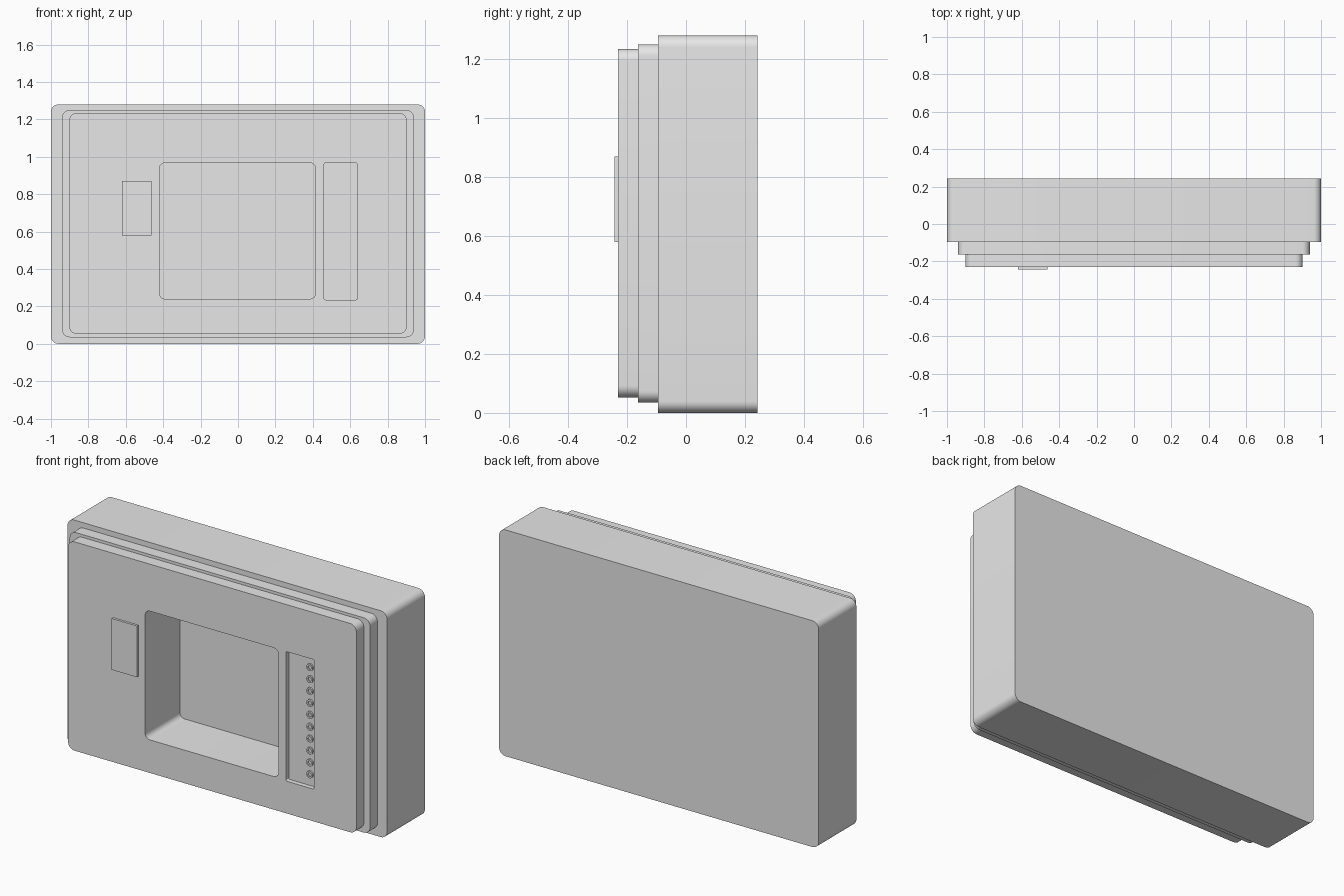
import bpy, bmesh
from math import sin, cos, pi, radians

if "Cube" in bpy.data.objects:
    bpy.data.objects.remove(bpy.data.objects["Cube"])

grey = bpy.data.materials.new("plain_grey")
grey.use_nodes = True
colour = (0.8, 0.8, 0.8, 1)
grey.diffuse_color = colour
grey.node_tree.nodes["Principled BSDF"].inputs["Base Color"].default_value = colour


def finish(bm, name):
    """Turn a bmesh into a shaded grey object."""
    bmesh.ops.recalc_face_normals(bm, faces=bm.faces)
    mesh = bpy.data.meshes.new(name)
    bm.to_mesh(mesh)
    bm.free()
    mesh.materials.append(grey)
    ob = bpy.data.objects.new(name, mesh)
    bpy.context.collection.objects.link(ob)
    return ob


def slab(name, x, z, y, radius=0, steps=8):
    """Slab with rounded upright outline in x-z, running from y[0] to y[1]."""
    bm = bmesh.new()
    corners = [(x[1], z[1], -1, -1), (x[0], z[1], 1, -1),
               (x[0], z[0], 1, 1), (x[1], z[0], -1, 1)]
    ring = []
    for quarter, (cx, cz, sx, sz) in enumerate(corners):
        for i in range(steps + 1 if radius else 1):
            a = (quarter + i / steps) * pi / 2
            ring.append(bm.verts.new((cx + radius * (sx + cos(a)), y[0],
                                      cz + radius * (sz + sin(a)))))
    face = bm.faces.new(ring)
    out = bmesh.ops.extrude_face_region(bm, geom=[face], use_keep_orig=True)
    moved = [v for v in out["geom"] if isinstance(v, bmesh.types.BMVert)]
    bmesh.ops.translate(bm, verts=moved, vec=(0, y[1] - y[0], 0))
    return finish(bm, name)


def cut(ob, cutter):
    """Subtract the cutter and keep the resulting mesh."""
    mod = ob.modifiers.new("cut", "BOOLEAN")
    mod.operation = "DIFFERENCE"
    mod.solver = "EXACT"
    mod.object = cutter
    deps = bpy.context.evaluated_depsgraph_get()
    mesh = bpy.data.meshes.new_from_object(ob.evaluated_get(deps))
    ob.modifiers.clear()
    ob.data = mesh


def ring_stud(name, x, z, y):
    """Low round stud with a sunken centre, facing the front."""
    profile = [(0.020, 0), (0.020, -0.008), (0.011, -0.008), (0.011, -0.001)]
    n = 20
    bm = bmesh.new()
    loops = [[bm.verts.new((x + r * cos(2 * pi * i / n), y + d,
                            z + r * sin(2 * pi * i / n))) for i in range(n)]
             for r, d in profile]
    for a, b in zip(loops, loops[1:]):
        for i in range(n):
            j = (i + 1) % n
            bm.faces.new((a[i], a[j], b[j], b[i]))
    bm.faces.new(loops[-1])
    bm.faces.new(loops[0])
    return finish(bm, name)


# Stepped housing
body = slab("body", (-1, 1), (0, 1.28), (-0.095, 0.242), 0.04)
middle = slab("middle_step", (-0.94, 0.94), (0.035, 1.25), (-0.162, -0.095), 0.04)
panel = slab("front_panel", (-0.902, 0.902), (0.053, 1.234), (-0.23, -0.162), 0.04)

# Deep window recess through the steps into the body
window = slab("window_cutter", (-0.42, 0.414), (0.24, 0.968), (-0.4, 0.08), 0.03)
for part in (body, middle, panel):
    cut(part, window)

# Shallow slot for the studs
slot_floor = -0.203
slot = slab("slot_cutter", (0.46, 0.638), (0.235, 0.968), (-0.4, slot_floor), 0.01)
cut(panel, slot)
for cutter in (window, slot):
    bpy.data.objects.remove(cutter)

# Raised plate and row of studs
parts = [body, middle, panel,
         slab("raised_plate", (-0.62, -0.463), (0.58, 0.87), (-0.243, -0.229))]
for i in range(10):
    parts.append(ring_stud(f"stud_{i + 1}", 0.595, 0.299 + i * 0.0674, slot_floor))

# Smooth rounded corners, keep hard edges
bpy.ops.object.select_all(action="DESELECT")
for part in parts:
    part.select_set(True)
bpy.context.view_layer.objects.active = body
bpy.ops.object.shade_smooth_by_angle(angle=radians(30))
